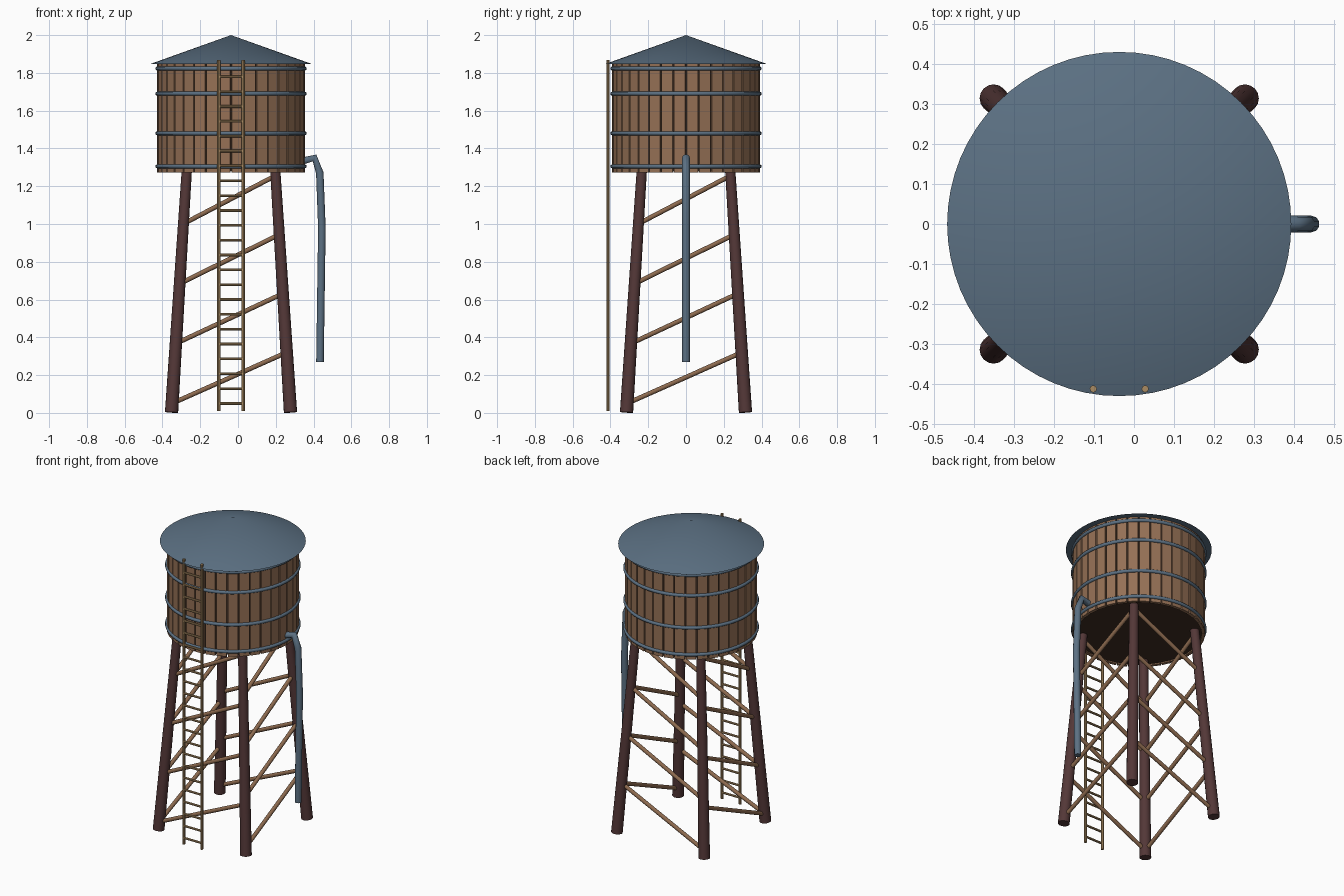
import bpy, bmesh, math
from mathutils import Vector, Matrix

if "Cube" in bpy.data.objects:
    bpy.data.objects.remove(bpy.data.objects["Cube"])

CX = -0.037  # tower axis


def material(name, r, g, b):
    m = bpy.data.materials.new(name)
    m.use_nodes = True
    col = [(c / 255) ** 2.2 for c in (r, g, b)] + [1]
    m.diffuse_color = col
    m.node_tree.nodes["Principled BSDF"].inputs["Base Color"].default_value = col
    return m


steel = material("blue grey steel", 92, 112, 130)
wood = material("stave wood", 148, 112, 86)
dark = material("dark gap wood", 66, 50, 40)
post = material("dark red brown timber", 84, 58, 58)
brace_wood = material("brace wood", 140, 106, 80)
tan = material("ladder wood", 168, 138, 98)


def finish(name, bm, mat):
    bmesh.ops.recalc_face_normals(bm, faces=bm.faces)
    me = bpy.data.meshes.new(name)
    bm.to_mesh(me)
    bm.free()
    me.materials.append(mat)
    ob = bpy.data.objects.new(name, me)
    bpy.context.collection.objects.link(ob)
    bpy.ops.object.select_all(action="DESELECT")
    bpy.context.view_layer.objects.active = ob
    ob.select_set(True)
    bpy.ops.object.shade_smooth_by_angle(angle=math.radians(40))
    return ob


def rod(bm, a, b, r1, r2=None, sides=12):
    """Capped rod from a to b, radius r1 tapering to r2."""
    a, b = Vector(a), Vector(b)
    d = b - a
    mat = Matrix.Translation((a + b) / 2) @ d.to_track_quat("Z", "Y").to_matrix().to_4x4()
    bmesh.ops.create_cone(bm, cap_ends=True, segments=sides, radius1=r1,
                          radius2=r1 if r2 is None else r2, depth=d.length, matrix=mat)


# Conical roof
bm = bmesh.new()
rod(bm, (CX, 0, 1.846), (CX, 0, 2), 0.431, 0, 64)
finish("roof", bm, steel)

# Dark inner drum, seen through the gaps and from below
bm = bmesh.new()
rod(bm, (CX, 0, 1.28), (CX, 0, 1.85), 0.38, sides=64)
finish("tank_core", bm, dark)

# Ring of separate staves
STAVES = 36
bm = bmesh.new()
for i in range(STAVES):
    mat = Matrix.Translation((CX, 0, 1.56)) @ Matrix.Rotation(math.tau * (i + 0.5) / STAVES, 4, "Z") \
        @ Matrix.Translation((0.38, 0, 0)) @ Matrix.Diagonal((0.02, 0.06, 0.575, 1))
    bmesh.ops.create_cube(bm, size=1, matrix=mat)
finish("tank_staves", bm, wood)

# Steel hoops
for n, z in enumerate((1.305, 1.48, 1.69, 1.823)):
    bpy.ops.mesh.primitive_torus_add(location=(CX, 0, z), major_radius=0.39, minor_radius=0.011,
                                     major_segments=64, minor_segments=8)
    hoop = bpy.context.object
    hoop.name = f"hoop_{n + 1}"
    hoop.data.materials.append(steel)
    bpy.ops.object.shade_smooth_by_angle(angle=math.radians(60))


# Splayed legs
def leg_point(sx, sy, z):
    off = 0.315 - 0.063 * z
    return Vector((CX + sx * off, sy * off, z))


bm = bmesh.new()
for sx in (-1, 1):
    for sy in (-1, 1):
        rod(bm, leg_point(sx, sy, 0.003), leg_point(sx, sy, 1.285), 0.035, 0.027, 16)
finish("legs", bm, post)

# Four diagonal braces on every side
bm = bmesh.new()
for i in range(4):
    low, high = 0.05 + 0.317 * i, 0.32 + 0.312 * i
    for s in (-1, 1):
        rod(bm, leg_point(-1, s, low), leg_point(1, s, high), 0.0125)
        rod(bm, leg_point(s, -1, low), leg_point(s, 1, high), 0.0125)
finish("braces", bm, brace_wood)

# Ladder on the front
LY = -0.413
bm = bmesh.new()
for x in (-0.102, 0.028):
    rod(bm, (x, LY, 0.01), (x, LY, 1.868), 0.009, sides=8)
for i in range(23):
    z = 0.05 + 0.0786 * i
    rod(bm, (-0.102, LY, z), (0.028, LY, z), 0.007, sides=8)
finish("ladder", bm, tan)

# Bent outlet pipe swept along a path
path = [(0.33, 1.33), (0.405, 1.35), (0.433, 1.27), (0.444, 0.98), (0.434, 0.27)]
cu = bpy.data.curves.new("outlet_pipe", "CURVE")
cu.dimensions = "3D"
cu.bevel_depth = 0.021
cu.bevel_resolution = 3
cu.use_fill_caps = True
sp = cu.splines.new("POLY")
sp.points.add(len(path) - 1)
for p, (x, z) in zip(sp.points, path):
    p.co = (x, 0, z, 1)
cu.materials.append(steel)
pipe = bpy.data.objects.new("outlet_pipe", cu)
bpy.context.collection.objects.link(pipe)
